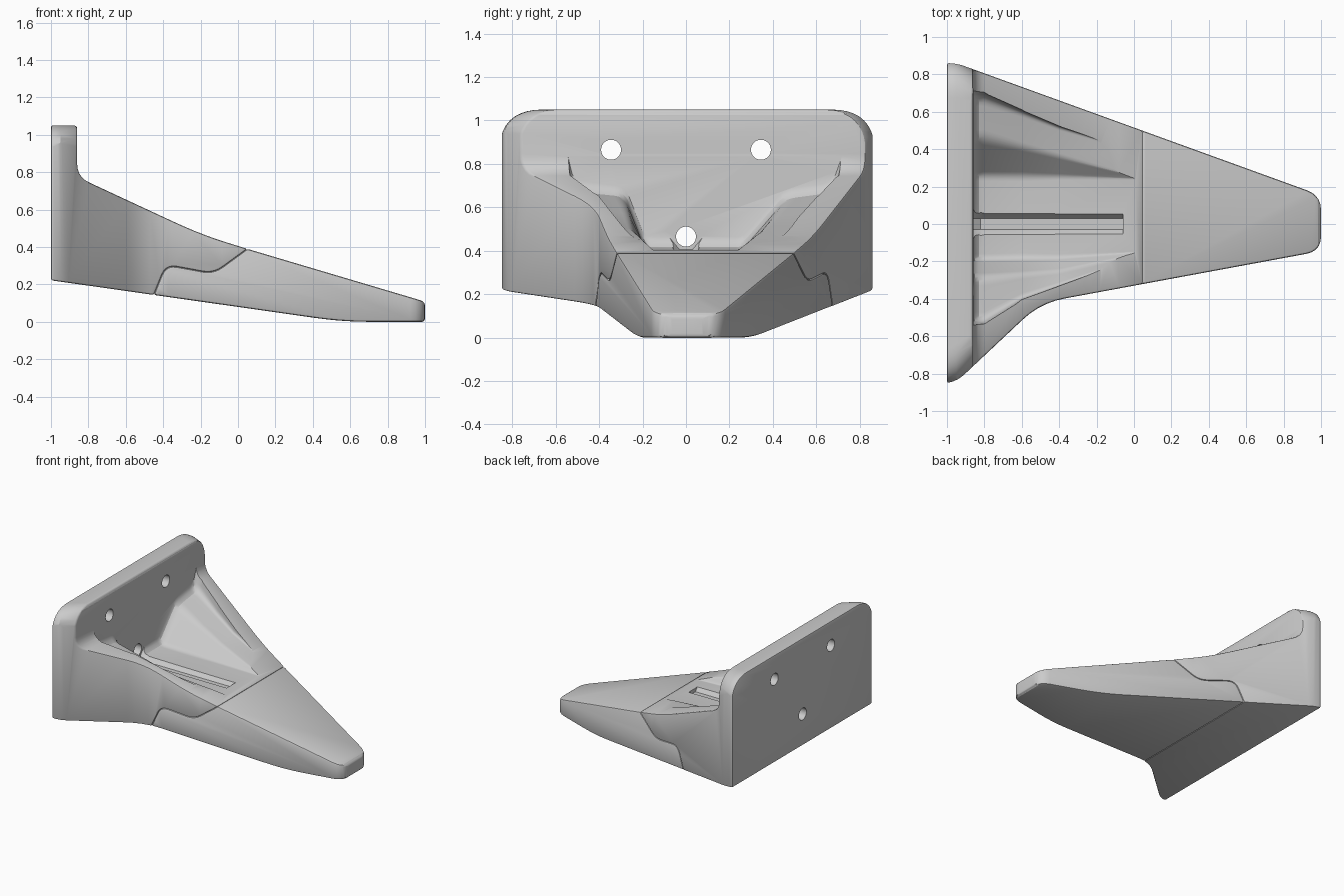
import bpy, bmesh, math
from mathutils import Vector

cube = bpy.data.objects.get("Cube")
if cube:
    bpy.data.objects.remove(cube, do_unlink=True)

grey = bpy.data.materials.new("plain grey")
grey.use_nodes = True
grey.diffuse_color = (0.6, 0.6, 0.6, 1)
grey.node_tree.nodes["Principled BSDF"].inputs["Base Color"].default_value = (0.6, 0.6, 0.6, 1)


def rounded(points, steps=5):
    """Closed 2D outline from (a, b, radius) corners."""
    out = []
    for i, (a, b, r) in enumerate(points):
        p = Vector((a, b))
        if r == 0:
            out.append(p)
            continue
        before = Vector(points[i - 1][:2]) - p
        after = Vector(points[(i + 1) % len(points)][:2]) - p
        s = p + before.normalized() * min(r, before.length * 0.48)
        e = p + after.normalized() * min(r, after.length * 0.48)
        for k in range(steps + 1):
            t = k / steps
            out.append(s * (1 - t) ** 2 + p * (2 * t * (1 - t)) + e * t * t)
    return out


def loft(name, sections):
    """Skin equal-length closed loops and cap both ends."""
    bm = bmesh.new()
    rings = [[bm.verts.new(p) for p in s] for s in sections]
    for r0, r1 in zip(rings, rings[1:]):
        for i in range(len(r0)):
            j = (i + 1) % len(r0)
            bm.faces.new((r0[i], r0[j], r1[j], r1[i]))
    bm.faces.new(rings[0])
    bm.faces.new(rings[-1])
    bmesh.ops.recalc_face_normals(bm, faces=bm.faces)
    mesh = bpy.data.meshes.new(name)
    bm.to_mesh(mesh)
    bm.free()
    ob = bpy.data.objects.new(name, mesh)
    bpy.context.collection.objects.link(ob)
    mesh.materials.append(grey)
    return ob


def apply_modifiers(ob):
    bpy.context.view_layer.update()
    dg = bpy.context.evaluated_depsgraph_get()
    mesh = bpy.data.meshes.new_from_object(ob.evaluated_get(dg))
    ob.modifiers.clear()
    ob.data = mesh


def combine(ob, cutter, operation):
    mod = ob.modifiers.new("cut", 'BOOLEAN')
    mod.operation, mod.object, mod.solver = operation, cutter, 'EXACT'
    apply_modifiers(ob)
    bpy.data.objects.remove(cutter, do_unlink=True)


def side_prism(name, outline):
    return loft(name, [[(p.x, y, p.y) for p in outline] for y in (-1, 1)])


def plan_prism():
    pts = rounded([(-1.1, 0.86, 0), (-0.95, 0.86, 0.05), (1, 0.153, 0.08), (1, -0.145, 0.08),
                   (-0.5, -0.422, 0.13), (-0.95, -0.845, 0.06), (-1.1, -0.86, 0)])
    return loft("plan", [[(p.x, p.y, z) for p in pts] for z in (-0.5, 1.5)])


def soften(ob, width):
    mod = ob.modifiers.new("soft edges", 'BEVEL')
    mod.width, mod.segments, mod.limit_method = width, 2, 'ANGLE'
    mod.angle_limit = math.radians(35)
    mod.use_clamp_overlap = False
    apply_modifiers(ob)


# Two interlocking halves meet along this stepped seam
seam = [(0.05, 0.39, 0), (-0.13, 0.258, 0.06), (-0.385, 0.305, 0.06), (-0.45, 0.1437, 0)]
bracket = side_prism("wall_bracket", rounded(
    [(-1, 0.222, 0), (-1, 1.05, 0), (-0.86, 1.05, 0.02), (-0.86, 0.775, 0.07), (-0.2, 0.468, 0.17)] + seam))
nose = side_prism("nose_piece", rounded(
    [(1, 0.108, 0.025), (1, 0, 0.02), (0.56, 0, 0.15)] + seam[::-1]))
for part in (bracket, nose):
    combine(part, plan_prism(), 'INTERSECT')

# Rounded upper corners of the wall plate
plate = []
for x, lo, hi in ((-1.05, -0.87, 0.87), (-0.95, -0.855, 0.87), (-0.85, -0.765, 0.825), (0.5, -0.765, 0.825)):
    ring = rounded([(lo, -0.5, 0), (hi, -0.5, 0), (hi, 1.0502, 0.2), (lo, 1.0502, 0.2)], 10)
    plate.append([(x, p.x, p.y) for p in ring])
combine(bracket, loft("plate_corners", plate), 'INTERSECT')

soften(bracket, 0.01)
soften(nose, 0.012)

# Stepped pocket: (y, z, radius) across the arm, narrowing towards the nose
back = [(-0.57, 0.95, 0), (-0.52, 0.665, 0.05), (-0.28, 0.64, 0.05), (-0.19, 0.408, 0.03),
        (0.26, 0.408, 0.03), (0.455, 0.63, 0.05), (0.68, 0.66, 0.05), (0.76, 0.95, 0)]
bend = [(-0.42, 0.95, 0), (-0.40, 0.585, 0.03), (-0.265, 0.57, 0.03), (-0.185, 0.406, 0.03),
        (0.258, 0.406, 0.03), (0.41, 0.56, 0.03), (0.6, 0.585, 0.03), (0.66, 0.95, 0)]
middle = [(-0.34, 0.95, 0), (-0.33, 0.52, 0.02), (-0.25, 0.50, 0.02), (-0.18, 0.405, 0.02),
          (0.255, 0.405, 0.02), (0.36, 0.50, 0.02), (0.52, 0.52, 0.02), (0.56, 0.95, 0)]
front = [(-0.18, 0.95, 0), (-0.175, 0.415, 0.005), (-0.16, 0.41, 0.005), (-0.15, 0.403, 0.005),
         (0.24, 0.403, 0.005), (0.25, 0.41, 0.005), (0.38, 0.415, 0.005), (0.4, 0.95, 0)]


def ring(x, corners, lift=0.0):
    return [(x, p.x, p.y + (lift if p.y < 0.94 else 0)) for p in rounded(corners)]


pocket = [ring(-0.859, back, 0.055), ring(-0.85, back, 0.028), ring(-0.83, back, 0.008),
          ring(-0.80, back), ring(-0.6, bend), ring(-0.4, middle), ring(0.03, front)]
combine(bracket, loft("pocket", pocket), 'DIFFERENCE')

# Shallow channel along the pocket floor
channel = [[(x, y, z + lift) for y, z in ((-0.03, 0.375), (0.03, 0.375), (0.1, 0.46), (-0.1, 0.46))]
           for x, lift in ((-0.859, 0.03), (-0.82, 0.0), (-0.06, 0.0))]
combine(bracket, loft("channel", channel), 'DIFFERENCE')

# Three screw holes
for y, z in ((-0.345, 0.865), (0.345, 0.865), (0, 0.465)):
    circle = [(y + 0.046 * math.cos(i * math.tau / 32), z + 0.046 * math.sin(i * math.tau / 32)) for i in range(32)]
    combine(bracket, loft("hole", [[(x, a, b) for a, b in circle] for x in (-1.1, -0.78)]), 'DIFFERENCE')

# Smooth shading with crisp creases
for ob in (bracket, nose):
    bpy.ops.object.select_all(action='DESELECT')
    ob.select_set(True)
    bpy.context.view_layer.objects.active = ob
    bpy.ops.object.shade_smooth_by_angle(angle=math.radians(28))
